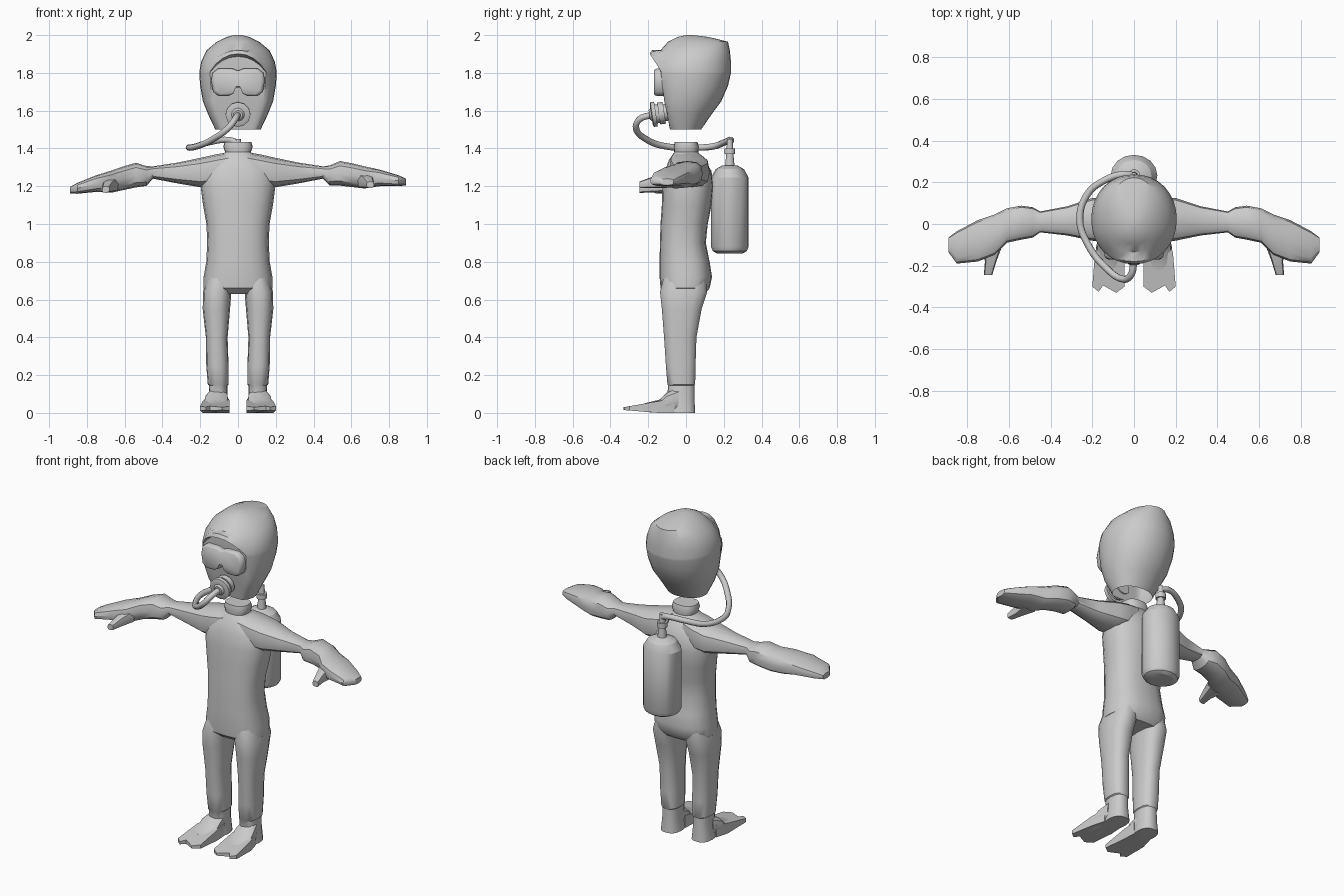
import bpy, bmesh, math
from mathutils import Vector

if "Cube" in bpy.data.objects:
    bpy.data.objects.remove(bpy.data.objects["Cube"])

grey = bpy.data.materials.new("neutral_grey")
grey.diffuse_color = (0.6, 0.6, 0.6, 1)
grey.use_nodes = True
grey.node_tree.nodes["Principled BSDF"].inputs["Base Color"].default_value = grey.diffuse_color


def finish(name, bm, angle=38):
    bmesh.ops.recalc_face_normals(bm, faces=bm.faces)
    me = bpy.data.meshes.new(name)
    bm.to_mesh(me)
    bm.free()
    me.materials.append(grey)
    for p in me.polygons:
        p.use_smooth = True
    me.set_sharp_from_angle(angle=math.radians(angle))
    ob = bpy.data.objects.new(name, me)
    bpy.context.collection.objects.link(ob)
    return ob


def skin(name, loops, caps=(True, True), angle=38):
    """Bridge equal-length point loops into a tube."""
    bm = bmesh.new()
    rows = [[bm.verts.new(p) for p in loop] for loop in loops]
    n = len(rows[0])
    for a, b in zip(rows, rows[1:]):
        for i in range(n):
            j = (i + 1) % n
            bm.faces.new((a[i], a[j], b[j], b[i]))
    for row, use in zip((rows[0], rows[-1]), caps):
        if use:
            bm.faces.new(row)
    return finish(name, bm, angle)


def oval(a0, a1, b0, b1, n, power):
    pts = []
    for i in range(n):
        t = 2 * math.pi * i / n
        c, s = math.cos(t), math.sin(t)
        c = math.copysign(abs(c) ** power, c)
        s = math.copysign(abs(s) ** power, s)
        pts.append(((a0 + a1) / 2 + c * (a1 - a0) / 2, (b0 + b1) / 2 + s * (b1 - b0) / 2))
    return pts


def loft(name, axis, rings, n=16, power=0.8, side=1, drop=0, caps=(True, True), angle=38):
    """Each ring is (position on axis, a0, a1, b0, b1) in the two other axes."""
    loops = []
    for t, *box in rings:
        loop = []
        for a, b in oval(*box, n, power):
            x, y, z = {'x': (t, a, b), 'y': (a, t, b), 'z': (a, b, t)}[axis]
            z -= drop * max(0, x - 0.45)
            loop.append((x * side, y, z))
        loops.append(loop)
    return skin(name, loops, caps, angle)


# Torso and neck
torso = [(0.63, .15, -.10, .10), (0.66, .183, -.135, .125), (0.72, .182, -.14, .138),
         (0.80, .168, -.14, .125), (0.90, .163, -.138, .105), (1.00, .167, -.135, .115),
         (1.10, .185, -.128, .135), (1.20, .198, -.125, .145), (1.28, .19, -.112, .135),
         (1.34, .13, -.09, .10), (1.38, .068, -.062, .065), (1.41, .078, -.065, .068),
         (1.435, .07, -.06, .06)]
loft("torso", 'z', [(z, -w, w, y0, y1) for z, w, y0, y1 in torso], n=20)

arm = [(.05, -.09, .11, 1.22, 1.38), (.12, -.09, .125, 1.20, 1.368), (.20, -.08, .125, 1.195, 1.35),
       (.32, -.055, .085, 1.215, 1.325), (.45, -.04, .06, 1.24, 1.305), (.485, -.065, .08, 1.205, 1.31),
       (.54, -.075, .088, 1.203, 1.333), (.61, -.09, .075, 1.195, 1.32), (.67, -.15, .045, 1.188, 1.305),
       (.75, -.18, .018, 1.20, 1.288), (.85, -.19, -.035, 1.20, 1.258), (.89, -.135, -.065, 1.205, 1.24)]
thumb = [(-.10, .63, .73, 1.19, 1.27), (-.18, .66, .715, 1.19, 1.25), (-.245, .68, .72, 1.19, 1.225)]
leg = [(.72, .02, .165, -.12, .11), (.64, .035, .185, -.14, .115), (.55, .042, .187, -.13, .085),
       (.40, .055, .17, -.118, .057), (.25, .05, .168, -.108, .052), (.15, .05, .16, -.10, .05),
       (.145, .055, .153, -.097, .046), (.08, .055, .155, -.10, .046), (0, .045, .165, -.10, .05)]
instep = [(-.04, .055, .16, 0, .14), (-.10, .048, .18, 0, .11), (-.14, .048, .185, 0, .07),
          (-.22, .06, .18, .005, .05)]
fin = [(.05, -.06), (.165, -.06), (.187, -.14), (.2, -.30), (.17, -.325), (.148, -.295),
       (.085, -.33), (.045, -.30), (.045, -.14)]

for side, label in ((1, "left"), (-1, "right")):
    drop = 0 if side == 1 else 0.1
    loft(label + "_arm", 'x', arm, n=12, power=0.7, side=side, drop=drop)
    loft(label + "_thumb", 'y', thumb, n=8, power=0.6, side=side, drop=drop)
    loft(label + "_leg", 'z', leg, n=14, side=side)
    loft(label + "_instep", 'y', instep, n=12, power=0.75, side=side)
    # Swim fin blade tapering to the notched tip
    bottom = [(x * side, y, 0.015 * max(0, (-y - .15) / .18)) for x, y in fin]
    top = [(x * side, y, 0.03 + 0.035 * (y + .33) / .2) for x, y in fin]
    skin(label + "_fin", [bottom, top], angle=25)

# Hooded head: the front is cut flat for the face, under a raised brow.
# Rows: height, half width, front, back, front lift slope, face plane
hood = [(1.50, .12, -.11, .08, 0, -.085), (1.58, .158, -.16, .135, 0, -.10),
        (1.65, .186, -.18, .187, 0, -.115), (1.73, .20, -.19, .222, 0, -.125),
        (1.79, .205, -.192, .236, .3, -.135), (1.80, .205, -.192, .238, 1.4, -.135),
        (1.805, .205, -.192, .238, 1.55, None), (1.86, .195, -.18, .238, 1.2, None),
        (1.92, .166, -.135, .232, 0, None), (1.965, .112, -.095, .222, 0, None),
        (1.99, .06, -.045, .12, 0, None), (2.0, .02, 0, .04, 0, None)]
loops = []
for z, w, y0, y1, lift, face in hood:
    loop = []
    for x, y in oval(-w, w, y0, y1, 32, 0.95):
        up = lift * max(0, -.13 - y)
        loop.append((x, y if face is None else max(y, face), z + up))
    loops.append(loop)
skin("hooded_head", loops, caps=(False, True), angle=35)

# Diving mask with a notch for the nose
half = [(.0, 1.812), (.03, 1.823), (.105, 1.823), (.135, 1.80), (.142, 1.76), (.132, 1.70),
        (.105, 1.678), (.05, 1.678), (.025, 1.69), (.012, 1.722)]
outline = half + [(-x, z) for x, z in reversed(half[1:])]


def mask_loop(scale, y):
    return [(x * scale, y, 1.755 + (z - 1.755) * scale) for x, z in outline]


skin("diving_mask", [mask_loop(1, -.10), mask_loop(1, -.152), mask_loop(.95, -.165),
                     mask_loop(.86, -.17)], angle=50)


def turned(name, profile, base, axis, n=16, stretch=1, angle=38):
    """Turn (distance, radius) pairs about an axis from a base point."""
    axis = Vector(axis).normalized()
    u = Vector((1, 0, 0))
    v = axis.cross(u)
    loops = [[Vector(base) + axis * d + u * (r * stretch * math.cos(2 * math.pi * i / n))
              + v * (r * math.sin(2 * math.pi * i / n)) for i in range(n)] for d, r in profile]
    return skin(name, loops, angle=angle)


# Breathing regulator, pointing forward and slightly down
turned("regulator", [(0, .045), (.02, .045), (.02, .058), (.05, .058), (.05, .05), (.065, .05),
                     (.065, .066), (.085, .066), (.09, .052), (.09, .035), (.10, .025)],
       (0, -.095, 1.592), (0, -1, -.15), n=12)

# Air tank and valve
turned("air_tank", [(0, .07), (.012, .09), (.035, .1), (.40, .1), (.445, .075), (.465, .04)],
       (0, .232, .845), (0, 0, 1), n=16, stretch=1.12, angle=30)
turned("tank_valve", [(0, .027), (.07, .02), (.07, .03), (.1, .03), (.1, .018), (.15, .015)],
       (0, .232, 1.30), (0, 0, 1), n=10)

# Air hose curving around the shoulder
path = [(0, -.18, 1.578), (-.015, -.245, 1.555), (-.05, -.265, 1.51), (-.14, -.205, 1.445),
        (-.22, -.10, 1.41), (-.26, .02, 1.405), (-.225, .14, 1.41), (-.14, .21, 1.435),
        (-.05, .238, 1.445), (0, .232, 1.43)]
curve = bpy.data.curves.new("air_hose", 'CURVE')
curve.dimensions = '3D'
curve.bevel_depth = 0.017
curve.bevel_resolution = 2
curve.resolution_u = 5
curve.use_fill_caps = True
spline = curve.splines.new('BEZIER')
spline.bezier_points.add(len(path) - 1)
for point, co in zip(spline.bezier_points, path):
    point.co = co
    point.handle_left_type = point.handle_right_type = 'AUTO'
curve.materials.append(grey)
bpy.context.collection.objects.link(bpy.data.objects.new("air_hose", curve))
